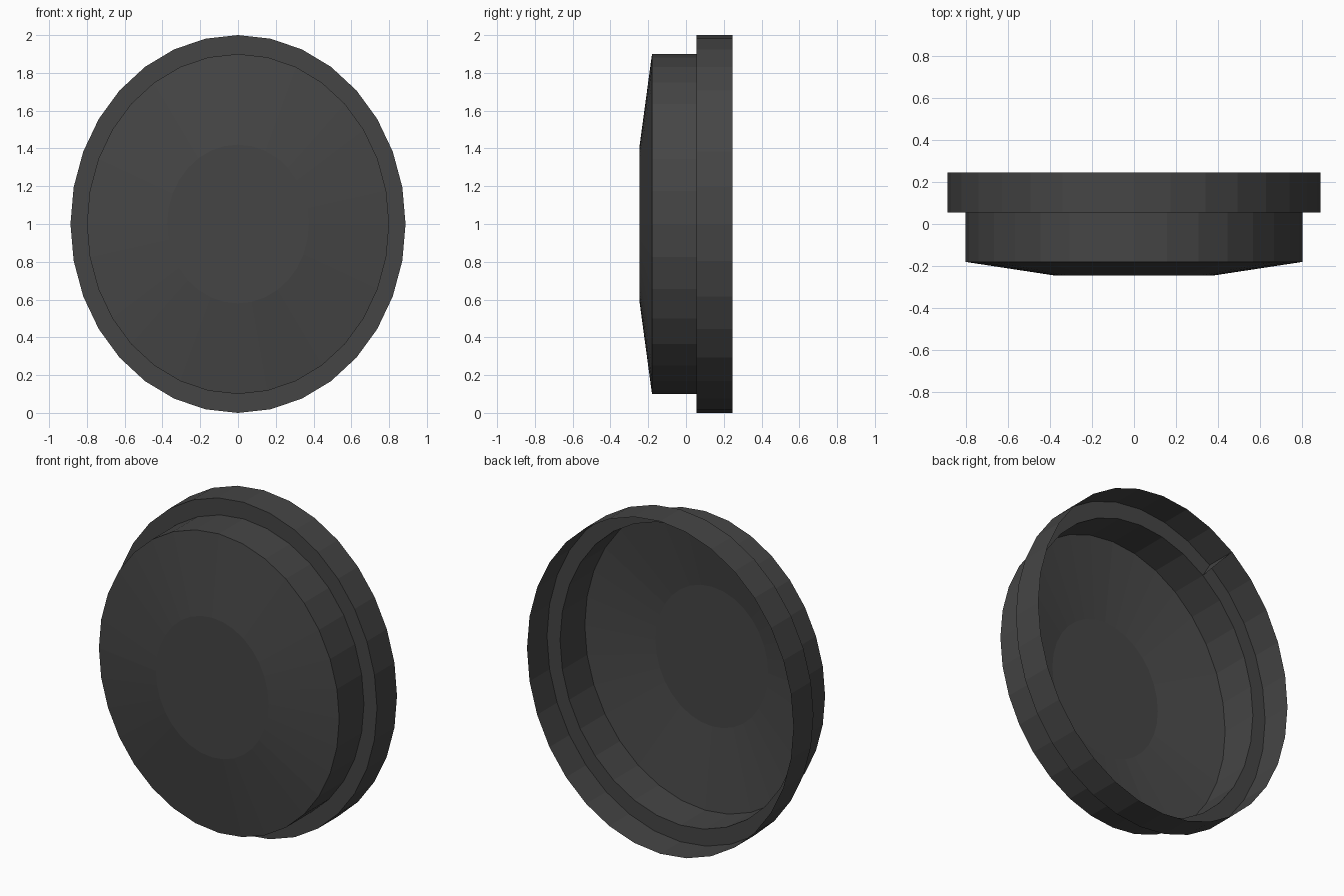
import bpy, bmesh, math

if "Cube" in bpy.data.objects:
    bpy.data.objects.remove(bpy.data.objects["Cube"])

SIDES = 32
# Profile of the open shell, back rim to front plate: (x radius, z radius, y)
PROFILE = [
    (0.887, 1.0, 0.245),
    (0.887, 1.0, 0.055),
    (0.80, 0.90, 0.055),
    (0.80, 0.90, -0.18),
    (0.375, 0.42, -0.245),
]

bm = bmesh.new()
rings = []
for rx, rz, y in PROFILE:
    rings.append([bm.verts.new((rx * math.cos(2 * math.pi * i / SIDES), y,
                                1 + rz * math.sin(2 * math.pi * i / SIDES)))
                  for i in range(SIDES)])

# Stepped walls and sloped front
for a, b in zip(rings, rings[1:]):
    for i in range(SIDES):
        j = (i + 1) % SIDES
        bm.faces.new((a[i], b[i], b[j], a[j]))

# Flat front plate; the back stays open
bm.faces.new(rings[-1])
bmesh.ops.recalc_face_normals(bm, faces=bm.faces[:])

# Small gusset inside the stepped rim, upper -x side
k = 11
bm.faces.new((rings[0][k], rings[1][k], rings[2][k]))

mesh = bpy.data.meshes.new("oval_cap")
bm.to_mesh(mesh)
bm.free()
cap = bpy.data.objects.new("oval_cap", mesh)
bpy.context.collection.objects.link(cap)

# Dark grey finish
mat = bpy.data.materials.new("dark_grey")
mat.diffuse_color = (0.06, 0.06, 0.06, 1)
mat.use_nodes = True
mat.node_tree.nodes["Principled BSDF"].inputs["Base Color"].default_value = mat.diffuse_color
mesh.materials.append(mat)
